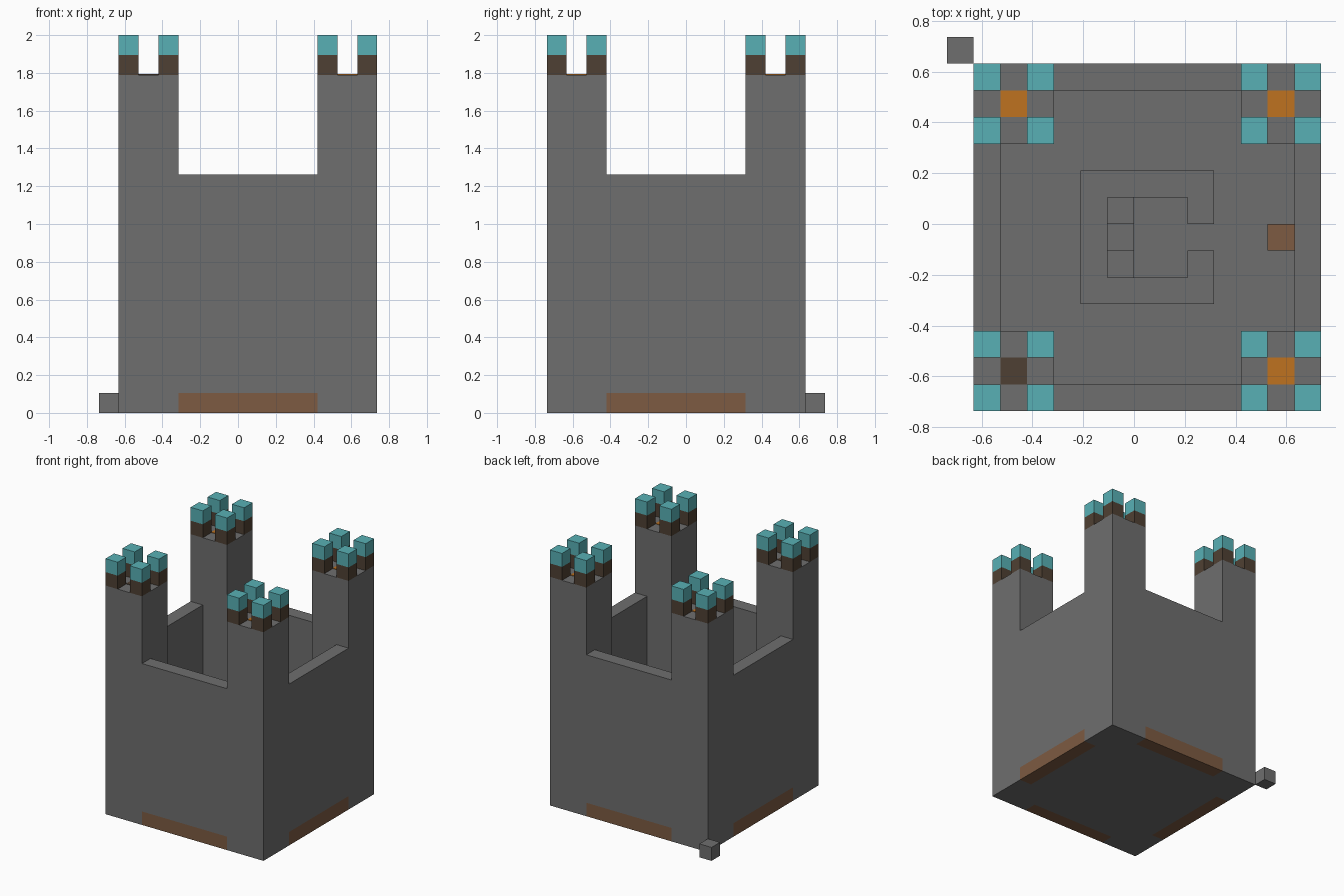
import bpy
import bmesh
from mathutils import Vector

cube = bpy.data.objects.get("Cube")
if cube:
    bpy.data.objects.remove(cube, do_unlink=True)

U = 2 / 19  # one block
ORIGIN = Vector((-7, -7, 0))


def srgb(*rgb):
    return [((c / 255 + 0.055) / 1.055) ** 2.4 for c in rgb] + [1]


def material(name, color):
    mat = bpy.data.materials.new(name)
    mat.use_nodes = True
    mat.diffuse_color = color
    mat.node_tree.nodes["Principled BSDF"].inputs["Base Color"].default_value = color
    return mat


STONE = material("grey stone", srgb(110, 110, 110))
TEAL = material("teal cap", srgb(88, 176, 181))
DARK = material("dark wood", srgb(79, 64, 51))
WOOD = material("brown wood", srgb(125, 91, 66))
FLAME = material("orange flame", srgb(191, 114, 32))


def blocks(name, mat, *boxes):
    """One object made of boxes, each given by low and high corners in blocks."""
    bm = bmesh.new()
    for lo, hi in boxes:
        lo, hi = Vector(lo), Vector(hi)
        made = bmesh.ops.create_cube(bm, size=1)
        for v in made["verts"]:
            unit = v.co + Vector((0.5, 0.5, 0.5))
            v.co = (ORIGIN + lo + unit * (hi - lo)) * U
    mesh = bpy.data.meshes.new(name)
    bm.to_mesh(mesh)
    bm.free()
    mesh.materials.append(mat)
    obj = bpy.data.objects.new(name, mesh)
    bpy.context.collection.objects.link(obj)
    return obj


# Floor and the loose stone by the back right corner
blocks("floor", STONE, ((2, 1, 0), (13, 12, 1)))
blocks("corner_stone", STONE, ((0, 13, 0), (1, 14, 1)))

# Curtain walls, each on a wooden sill
sides = {
    "front": ((4, 0), (11, 1)),
    "back": ((4, 12), (11, 13)),
    "right": ((1, 3), (2, 10)),
    "left": ((13, 3), (14, 10)),
}
for side, (lo, hi) in sides.items():
    blocks(side + "_wall", STONE, ((*lo, 1), (*hi, 12)))
    blocks(side + "_sill", WOOD, ((*lo, 0), (*hi, 1)))

# Corner towers with two-tone battlements and a torch set in each roof
for y, depth in ((0, "front"), (10, "back")):
    for x, side in ((1, "right"), (11, "left")):
        name = f"{depth}_{side}"
        blocks(name + "_tower", STONE, ((x, y, 0), (x + 3, y + 3, 17)))
        corners = [(x + a, y + b) for a in (0, 2) for b in (0, 2)]
        for part, mat, z in (("merlons", DARK, 17), ("caps", TEAL, 18)):
            blocks(f"{name}_{part}", mat,
                   *[((a, b, z), (a + 1, b + 1, z + 1)) for a, b in corners])
        torch = DARK if name == "front_right" else FLAME
        blocks(name + "_torch", torch, ((x + 1, y + 1, 17), (x + 2, y + 2, 17.04)))

# Inner keep with a doorway towards the left wall
K = 5
blocks("keep", STONE,
       ((5, 4, 1), (6, 9, K)),
       ((6, 4, 1), (10, 5, K)),
       ((6, 8, 1), (10, 9, K)),
       ((9, 5, 1), (10, 6, K)),
       ((9, 7, 1), (10, 8, K)))

# Seat inside the keep
blocks("seat_arms", STONE, ((6, 5, 1), (7, 6, 3)), ((6, 7, 1), (7, 8, 3)))
blocks("seat", STONE, ((6, 6, 1), (7, 7, 2)))

# Wooden block against the left wall
blocks("wooden_block", WOOD, ((12, 6, 1), (13, 7, 2)))
